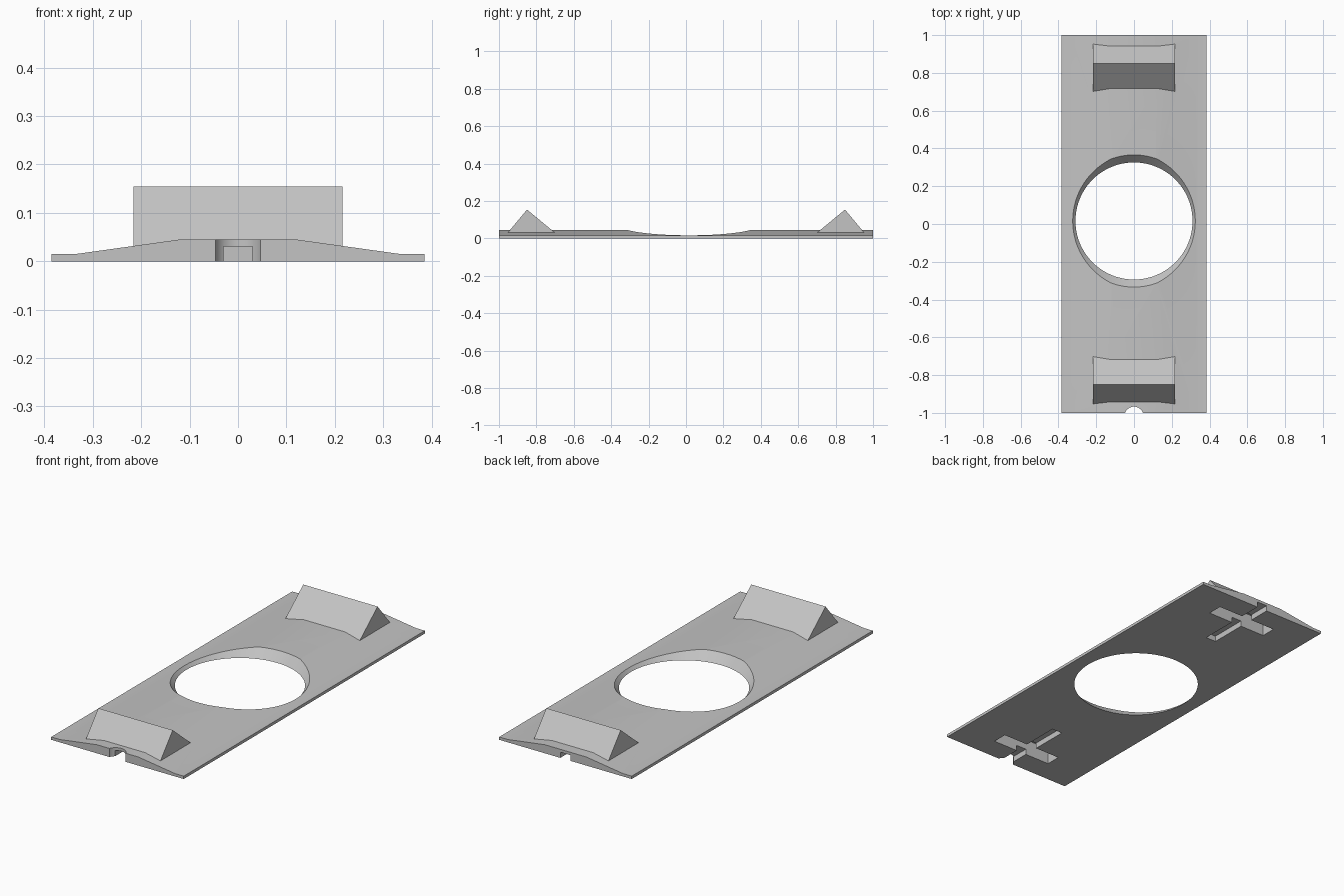
import bpy
import bmesh
from math import radians

cube = bpy.data.objects.get("Cube")
if cube:
    bpy.data.objects.remove(cube, do_unlink=True)

grey = bpy.data.materials.new("plain grey")
grey.use_nodes = True
COLOUR = (0.55, 0.55, 0.55, 1)
grey.diffuse_color = COLOUR
grey.node_tree.nodes["Principled BSDF"].inputs["Base Color"].default_value = COLOUR


def finish(name, bm):
    bmesh.ops.recalc_face_normals(bm, faces=bm.faces)
    mesh = bpy.data.meshes.new(name)
    bm.to_mesh(mesh)
    bm.free()
    mesh.materials.append(grey)
    obj = bpy.data.objects.new(name, mesh)
    bpy.context.collection.objects.link(obj)
    return obj


def prism(name, outline, direction):
    """Extrude a closed outline of 3D points along a direction."""
    bm = bmesh.new()
    face = bm.faces.new([bm.verts.new(p) for p in outline])
    new = bmesh.ops.extrude_face_region(bm, geom=[face])["geom"]
    bmesh.ops.translate(bm, vec=direction, verts=[v for v in new if isinstance(v, bmesh.types.BMVert)])
    return finish(name, bm)


def box(name, x, y0, y1, z0, z1):
    return prism(name, [(-x, y0, z0), (x, y0, z0), (x, y1, z0), (-x, y1, z0)], (0, 0, z1 - z0))


def cone(name, y, r0, r1, z0, z1, sides):
    bm = bmesh.new()
    bmesh.ops.create_cone(bm, cap_ends=True, segments=sides, radius1=r0, radius2=r1, depth=z1 - z0)
    bmesh.ops.translate(bm, vec=(0, y, (z0 + z1) / 2), verts=bm.verts)
    return finish(name, bm)


def combine(target, tool, operation):
    """Apply a boolean and remove the tool."""
    mod = target.modifiers.new(operation, "BOOLEAN")
    mod.operation = operation
    mod.solver = "EXACT"
    mod.object = tool
    bpy.context.view_layer.objects.active = target
    bpy.ops.object.modifier_apply(modifier=mod.name)
    bpy.data.objects.remove(tool, do_unlink=True)


# Plate: shallow crowned profile run along its length
half = [(0.385, 0), (0.385, 0.015), (0.335, 0.015), (0.12, 0.045)]
profile = half + [(-x, z) for x, z in reversed(half)]
plate = prism("base_plate", [(x, -1, z) for x, z in profile], (0, 2, 0))

# Wedge ridges at both ends, the steeper slope facing outward
for s in (-1, 1):
    outline = [(-0.216, s * y, z) for y, z in ((0.962, 0.02), (0.85, 0.154), (0.688, 0.02))]
    combine(plate, prism("wedge", outline, (0.432, 0, 0)), "UNION")

# Tapered round opening and the small notch in the front edge
SLOPE = 0.89
combine(plate, cone("opening_cutter", 0.016, 0.31 - 0.1 * SLOPE, 0.31 + 0.1 * SLOPE, -0.1, 0.1, 96), "DIFFERENCE")
combine(plate, cone("notch_cutter", -1.017, 0.05, 0.05, -0.1, 0.1, 48), "DIFFERENCE")

# Underside: a cross of a long slot and a deeper pocket below each wedge
for s in (-1, 1):
    slot = sorted((s * 0.6, s * 1.1))
    pocket = sorted((s * 0.8, s * 0.88))
    combine(plate, box("slot_cutter", 0.03, *slot, -0.1, 0.03), "DIFFERENCE")
    combine(plate, box("pocket_cutter", 0.175, *pocket, -0.1, 0.085), "DIFFERENCE")

# Smooth the round walls, keep the creases sharp
bpy.ops.object.select_all(action="DESELECT")
plate.select_set(True)
bpy.context.view_layer.objects.active = plate
bpy.ops.object.shade_smooth_by_angle(angle=radians(20))
